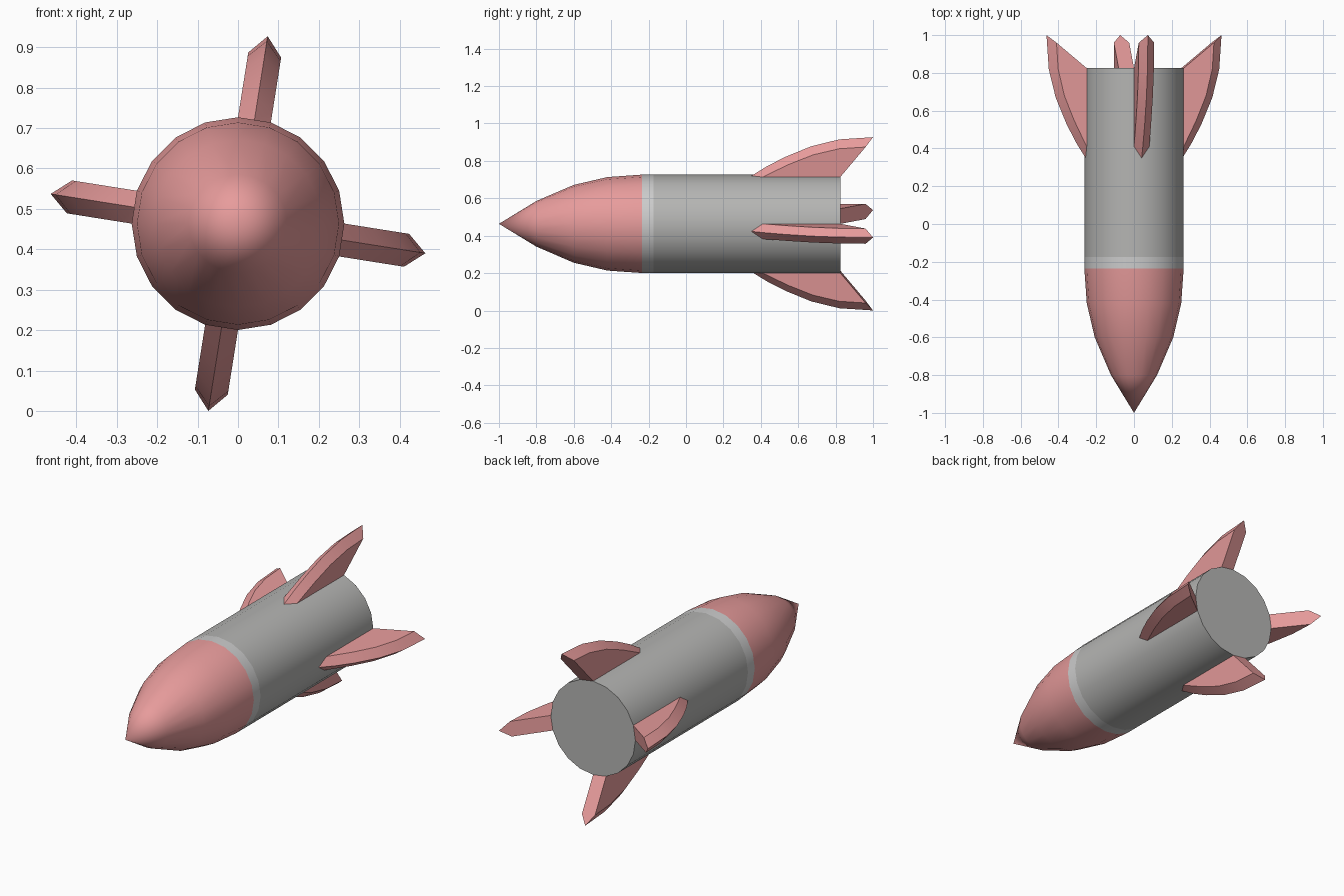
import bpy, bmesh
from math import sin, cos, pi, radians

if "Cube" in bpy.data.objects:
    bpy.data.objects.remove(bpy.data.objects["Cube"])

SIDES = 20
AXIS_Z = 0.4635
RADIUS = 0.263
TAIL_Y = 0.825
FACE_R = RADIUS * cos(pi / SIDES)      # distance to a flat of the hull
HALF_W = RADIUS * sin(pi / SIDES)      # half the width of a flat


def material(name, rgb):
    m = bpy.data.materials.new(name)
    m.diffuse_color = (*rgb, 1)
    m.use_nodes = True
    m.node_tree.nodes["Principled BSDF"].inputs["Base Color"].default_value = m.diffuse_color
    return m


def finish(bm, name, mat, angle=30):
    bmesh.ops.recalc_face_normals(bm, faces=bm.faces)
    mesh = bpy.data.meshes.new(name)
    bm.to_mesh(mesh)
    bm.free()
    mesh.materials.append(mat)
    ob = bpy.data.objects.new(name, mesh)
    bpy.context.collection.objects.link(ob)
    bpy.ops.object.select_all(action='DESELECT')
    ob.select_set(True)
    bpy.context.view_layer.objects.active = ob
    bpy.ops.object.shade_smooth_by_angle(angle=radians(angle))
    return ob


def lathe(name, profile, mat, cap_end=False):
    """Turn a (y, radius) profile around the rocket's axis."""
    bm = bmesh.new()
    rings = []
    for y, r in profile:
        n = SIDES if r > 0 else 1
        rings.append([bm.verts.new((r * cos(2 * pi * i / SIDES), y,
                                    AXIS_Z + r * sin(2 * pi * i / SIDES)))
                      for i in range(n)])
    for a, b in zip(rings, rings[1:]):
        for i in range(SIDES):
            j = (i + 1) % SIDES
            if len(a) == 1:
                bm.faces.new((a[0], b[i], b[j]))
            else:
                bm.faces.new((a[i], b[i], b[j], a[j]))
    if cap_end:
        bm.faces.new(rings[-1])
    return finish(bm, name, mat)


def fin(name, angle, mat):
    """Swept fin with a ridged outer edge, rising from one flat of the hull."""
    ridge = [(0.35, FACE_R), (0.43, 0.31), (0.53, 0.362),
             (0.67, 0.42), (0.82, 0.457), (1.0, 0.469)]
    shoulder = [(0.41, FACE_R), (0.465, 0.287), (0.55, 0.328),
                (0.68, 0.38), (0.82, 0.413), (0.96, 0.422)]
    bm = bmesh.new()

    def vert(y, r, t):
        return bm.verts.new((r * cos(angle) - t * sin(angle), y,
                             AXIS_Z + r * sin(angle) + t * cos(angle)))

    top = [vert(y, r, 0) for y, r in ridge]
    sides, roots = [], []
    for t in (-HALF_W, HALF_W):
        side = [vert(y, r, t) for y, r in shoulder]
        root = vert(TAIL_Y, FACE_R, t)
        bm.faces.new(side + [root])
        for i in range(len(top) - 1):
            bm.faces.new((top[i], top[i + 1], side[i + 1], side[i]))
        sides.append(side)
        roots.append(root)
    # sloping rear face
    bm.faces.new((roots[0], sides[0][-1], top[-1], sides[1][-1], roots[1]))
    return finish(bm, name, mat)


red = material("red_paint", (0.80, 0.33, 0.33))
light = material("light_grey", (0.68, 0.69, 0.68))
dark = material("dark_grey", (0.46, 0.46, 0.45))

# Body sections
lathe("nose_cone", [(-1, 0), (-0.8, 0.122), (-0.6, 0.208),
                    (-0.42, 0.25), (-0.235, RADIUS)], red)
lathe("collar", [(-0.235, RADIUS), (-0.175, RADIUS)], light)
lathe("hull", [(-0.175, RADIUS), (TAIL_Y, RADIUS)], dark, cap_end=True)

# Four fins, one every quarter turn
for k, label in enumerate(("right", "top", "left", "bottom")):
    fin("fin_" + label, radians(-9 + 90 * k), red)
